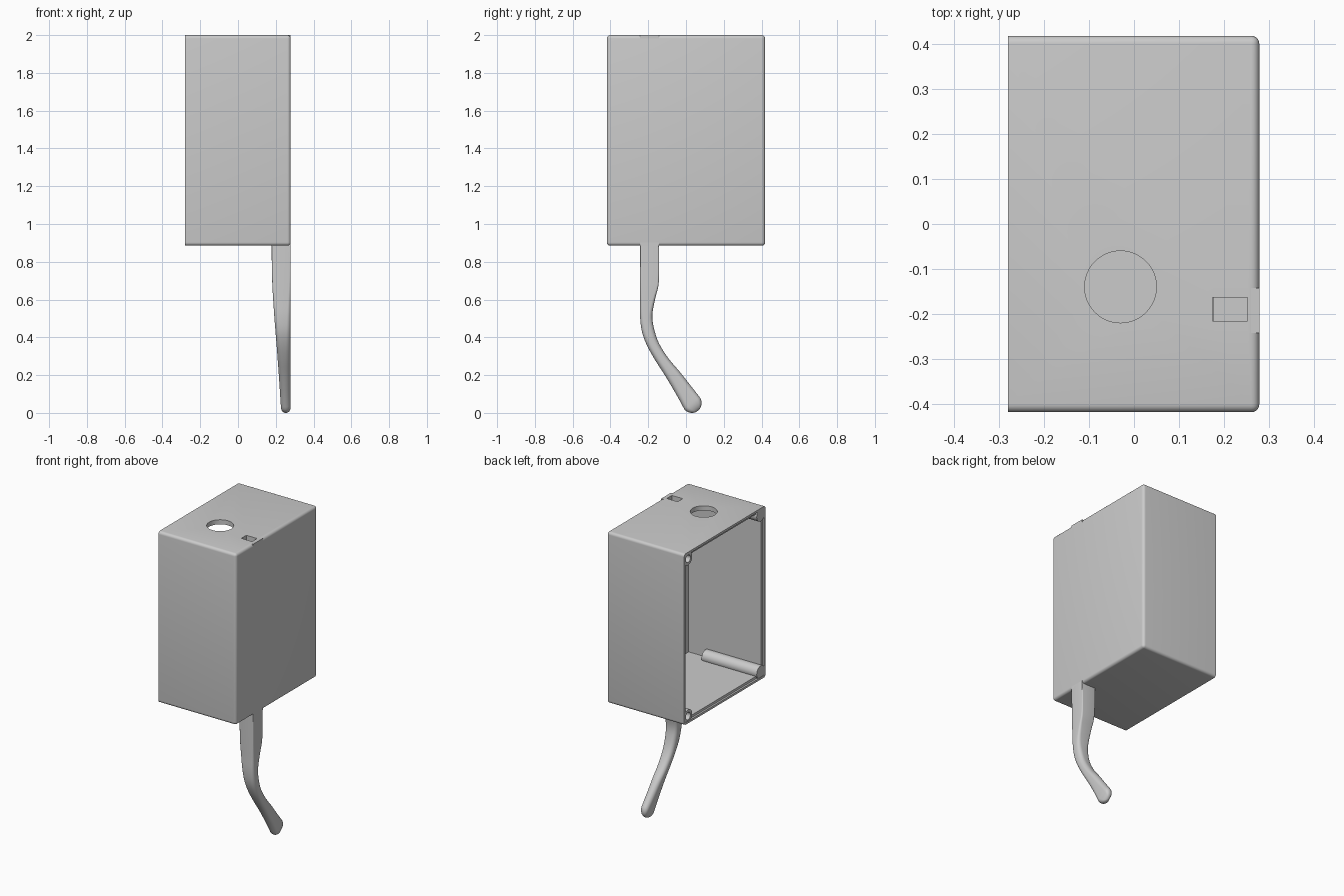
import bpy, bmesh, math
from mathutils import Vector

old = bpy.data.objects.get("Cube")
if old:
    bpy.data.objects.remove(old, do_unlink=True)

grey = bpy.data.materials.new("plain grey")
grey.use_nodes = True
grey.diffuse_color = (0.6, 0.6, 0.6, 1)
grey.node_tree.nodes["Principled BSDF"].inputs["Base Color"].default_value = (0.6, 0.6, 0.6, 1)

X0, X1, Y, Z0, Z1 = -0.28, 0.279, 0.419, 0.885, 2.0   # housing limits


def make(name, bm):
    bmesh.ops.recalc_face_normals(bm, faces=bm.faces[:])
    mesh = bpy.data.meshes.new(name)
    bm.to_mesh(mesh)
    bm.free()
    mesh.materials.append(grey)
    ob = bpy.data.objects.new(name, mesh)
    bpy.context.collection.objects.link(ob)
    return ob


def box_mesh(lo, hi):
    bm = bmesh.new()
    bmesh.ops.create_cube(bm, size=1)
    lo, hi = Vector(lo), Vector(hi)
    for v in bm.verts:
        v.co = (lo + hi) / 2 + v.co * (hi - lo)
    return bm


def box(name, lo, hi):
    return make(name, box_mesh(lo, hi))


def cylinder(name, a, b, r, sides=32):
    a, b = Vector(a), Vector(b)
    bm = bmesh.new()
    bmesh.ops.create_cone(bm, cap_ends=True, segments=sides, radius1=r, radius2=r, depth=(b - a).length)
    turn = (b - a).to_track_quat('Z', 'Y').to_matrix()
    for v in bm.verts:
        v.co = turn @ v.co + (a + b) / 2
    return make(name, bm)


def activate(ob):
    bpy.ops.object.select_all(action='DESELECT')
    ob.select_set(True)
    bpy.context.view_layer.objects.active = ob


def cut(ob, cutters):
    activate(ob)
    for c in cutters:
        m = ob.modifiers.new("cut", 'BOOLEAN')
        m.operation, m.solver, m.object = 'DIFFERENCE', 'EXACT', c
        bpy.ops.object.modifier_apply(modifier=m.name)


def smooth(ob):
    activate(ob)
    bpy.ops.object.shade_smooth_by_angle(angle=math.radians(35))


# Housing with every edge rounded except around the open side
bm = box_mesh((X0, -Y, Z0), (X1, Y, Z1))
edges = [e for e in bm.edges if not all(v.co.x < 0 for v in e.verts)]
bmesh.ops.bevel(bm, geom=edges, offset=0.018, segments=5, profile=0.5, affect='EDGES')
housing = make("housing", bm)

# Cutters: cavity, lid recess, round port, pocket and screw holes
def inset_box(name, wall, depth_to):
    return box(name, (X0 - 0.1, wall - Y, Z0 + wall), (depth_to, Y - wall, Z1 - wall))

cavity = inset_box("cavity_cutter", 0.03, X1 - 0.026)
recess = inset_box("recess_cutter", 0.014, X0 + 0.012)
port = cylinder("port_cutter", (-0.03, -0.14, 1.9), (-0.03, -0.14, 2.1), 0.08, 48)
pocket = box("pocket_cutter", (0.175, -0.216, 1.95), (0.253, -0.164, 2.1))

inset, posts, holes = 0.045, [], []
for sy in (-1, 1):
    for z in (Z0 + inset, Z1 - inset):
        y = sy * (Y - inset)
        posts.append(cylinder("screw_post", (X0 + 0.003, y, z), (0.12, y, z), 0.042))
        holes.append(cylinder("screw_cutter", (X0 - 0.1, y, z), (0.06, y, z), 0.024))

cut(housing, [cavity, recess, port, pocket] + holes)
for post, hole in zip(posts, holes):
    cut(post, [hole])
    smooth(post)
smooth(housing)

# Square spine running up inside the back wall, flush with the top
spine = box("spine", (0.177, -0.243, Z0 - 0.002), (X1, -0.143, Z1))
cut(spine, [pocket])
for c in [cavity, recess, port, pocket] + holes:
    bpy.data.objects.remove(c, do_unlink=True)

# Curved handle: stations give two edge points (y, z), inner x and roundness
stations = [
    (-0.243, 0.90, -0.143, 0.90, 0.177, 0.004),
    (-0.243, 0.70, -0.143, 0.70, 0.181, 0.008),
    (-0.243, 0.60, -0.162, 0.61, 0.186, 0.014),
    (-0.243, 0.51, -0.178, 0.52, 0.192, 0.02),
    (-0.233, 0.43, -0.170, 0.45, 0.198, 0.024),
    (-0.207, 0.36, -0.143, 0.37, 0.204, 0.026),
    (-0.165, 0.285, -0.092, 0.29, 0.210, 0.028),
    (-0.110, 0.20, -0.032, 0.22, 0.216, 0.028),
    (-0.050, 0.10, 0.022, 0.152, 0.222, 0.027),
    (-0.008, 0.024, 0.070, 0.092, 0.227, 0.025),
]


def blend(a, b, c, d, t):
    return 0.5 * (2 * b + (c - a) * t + (2 * a - 5 * b + 4 * c - d) * t * t
                  + (3 * b - a - 3 * c + d) * t ** 3)


path = []
for i in range(len(stations) - 1):
    quad = [stations[max(0, min(len(stations) - 1, i + k))] for k in (-1, 0, 1, 2)]
    for s in range(4):
        path.append([blend(*vals, s / 4) for vals in zip(*quad)])
path.append(list(stations[-1]))


def ring(bm, p, q, xa, xb, r):
    """Rounded rectangle spanning p to q in the y-z plane and xa to xb in x."""
    u = (q - p).normalized()
    w = (q - p).length
    r = min(r, w * 0.49, (xb - xa) * 0.49)
    verts = []
    for k, (cu, cx) in enumerate([(w - r, xb - r), (r, xb - r), (r, xa + r), (w - r, xa + r)]):
        for s in range(6):
            a = math.pi / 2 * (k + s / 5)
            verts.append(bm.verts.new(p + u * (cu + r * math.cos(a)) + Vector((cx + r * math.sin(a), 0, 0))))
    return verts


bm = bmesh.new()
rings = []
for ya, za, yb, zb, xa, r in path:
    rings.append(ring(bm, Vector((0, ya, za)), Vector((0, yb, zb)), xa, X1, r))

# Rounded tip
ya, za, yb, zb, xa, r = path[-1]
p, q = Vector((0, ya, za)), Vector((0, yb, zb))
mid, half = (p + q) / 2, (q - p) / 2
out = Vector((0, half.z, -half.y)).normalized()
if out.z > 0:
    out = -out
for s in range(1, 9):
    a = math.pi / 2 * s / 8.3
    k, c = math.cos(a), mid + out * half.length * math.sin(a)
    shrink = (X1 - xa) / 2 * (1 - k)
    rings.append(ring(bm, c - half * k, c + half * k, xa + shrink, X1 - shrink, r * k))
for a, b in zip(rings, rings[1:]):
    for i in range(len(a)):
        j = (i + 1) % len(a)
        bm.faces.new((a[i], a[j], b[j], b[i]))
bm.faces.new(rings[0])
bm.faces.new(rings[-1])
handle = make("handle", bm)
low = min(v.co.z for v in handle.data.vertices)
for v in handle.data.vertices:      # settle the tip on the ground
    v.co.z -= low * max(0, 1 - v.co.z / 0.5)
smooth(handle)
